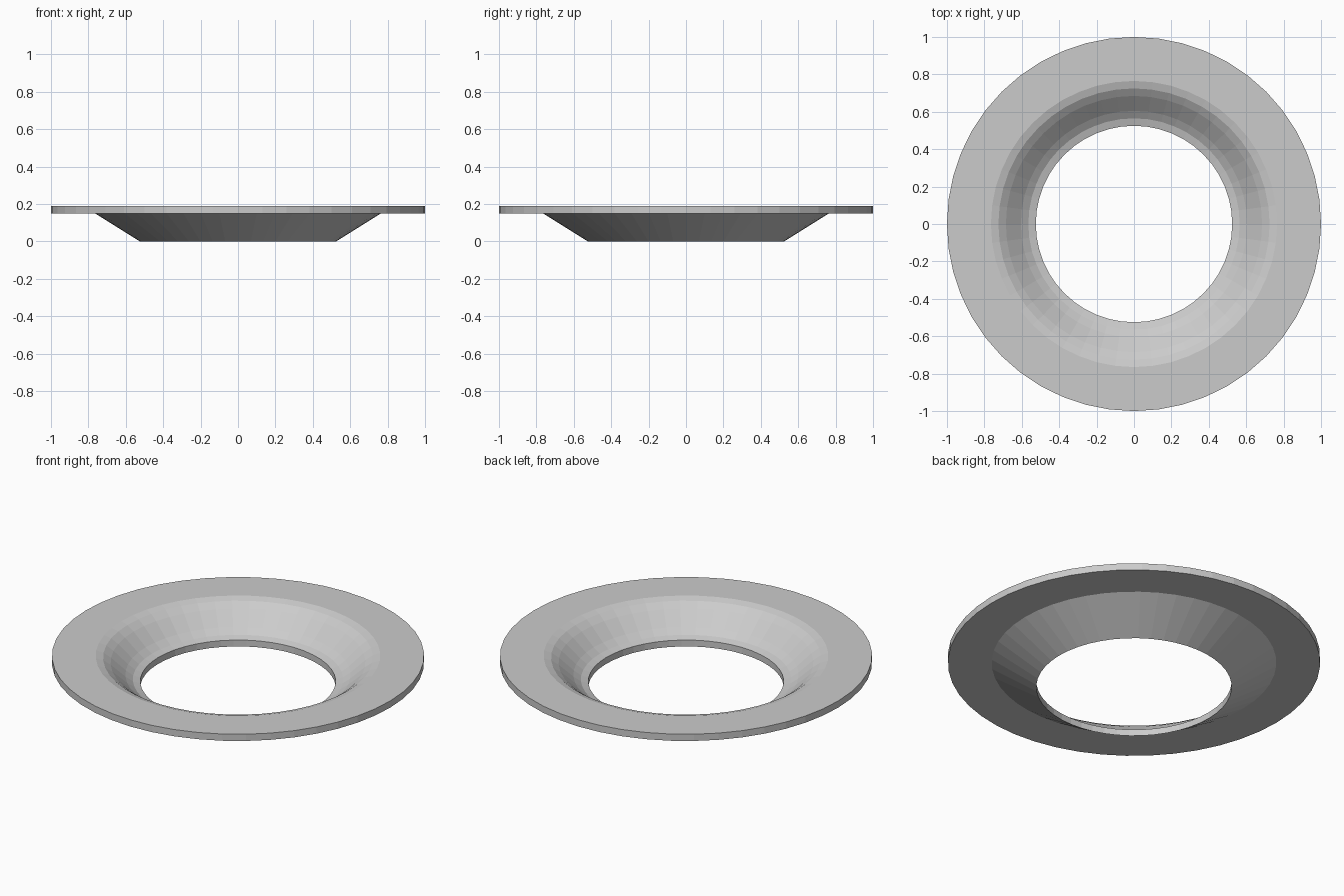
import bpy
import bmesh
import math

cube = bpy.data.objects.get("Cube")
if cube:
    bpy.data.objects.remove(cube, do_unlink=True)

SEGMENTS = 48

# Plain grey finish
grey = bpy.data.materials.new("light_grey")
grey.use_nodes = True
grey.diffuse_color = (0.6, 0.6, 0.6, 1)
grey.node_tree.nodes["Principled BSDF"].inputs["Base Color"].default_value = (0.6, 0.6, 0.6, 1)

# Closed cross-section (radius, height): flange, S-curved throat, cone underside
profile = [
    (0.525, 0.0), (0.765, 0.15), (1.0, 0.15), (1.0, 0.19),
    (0.765, 0.19), (0.725, 0.178), (0.685, 0.15), (0.645, 0.114),
    (0.605, 0.078), (0.565, 0.05), (0.525, 0.038),
]


def lathe(name, section, material):
    """Revolve a closed section around the z axis."""
    bm = bmesh.new()
    rings = []
    for i in range(SEGMENTS):
        a = math.tau * i / SEGMENTS
        rings.append([bm.verts.new((r * math.cos(a), r * math.sin(a), z)) for r, z in section])
    for i, ring in enumerate(rings):
        following = rings[(i + 1) % SEGMENTS]
        for j in range(len(section)):
            k = (j + 1) % len(section)
            bm.faces.new((ring[j], following[j], following[k], ring[k]))
    bmesh.ops.recalc_face_normals(bm, faces=bm.faces)
    mesh = bpy.data.meshes.new(name)
    bm.to_mesh(mesh)
    bm.free()
    mesh.materials.append(material)
    obj = bpy.data.objects.new(name, mesh)
    bpy.context.collection.objects.link(obj)
    return obj


lathe("flanged_ring", profile, grey)
